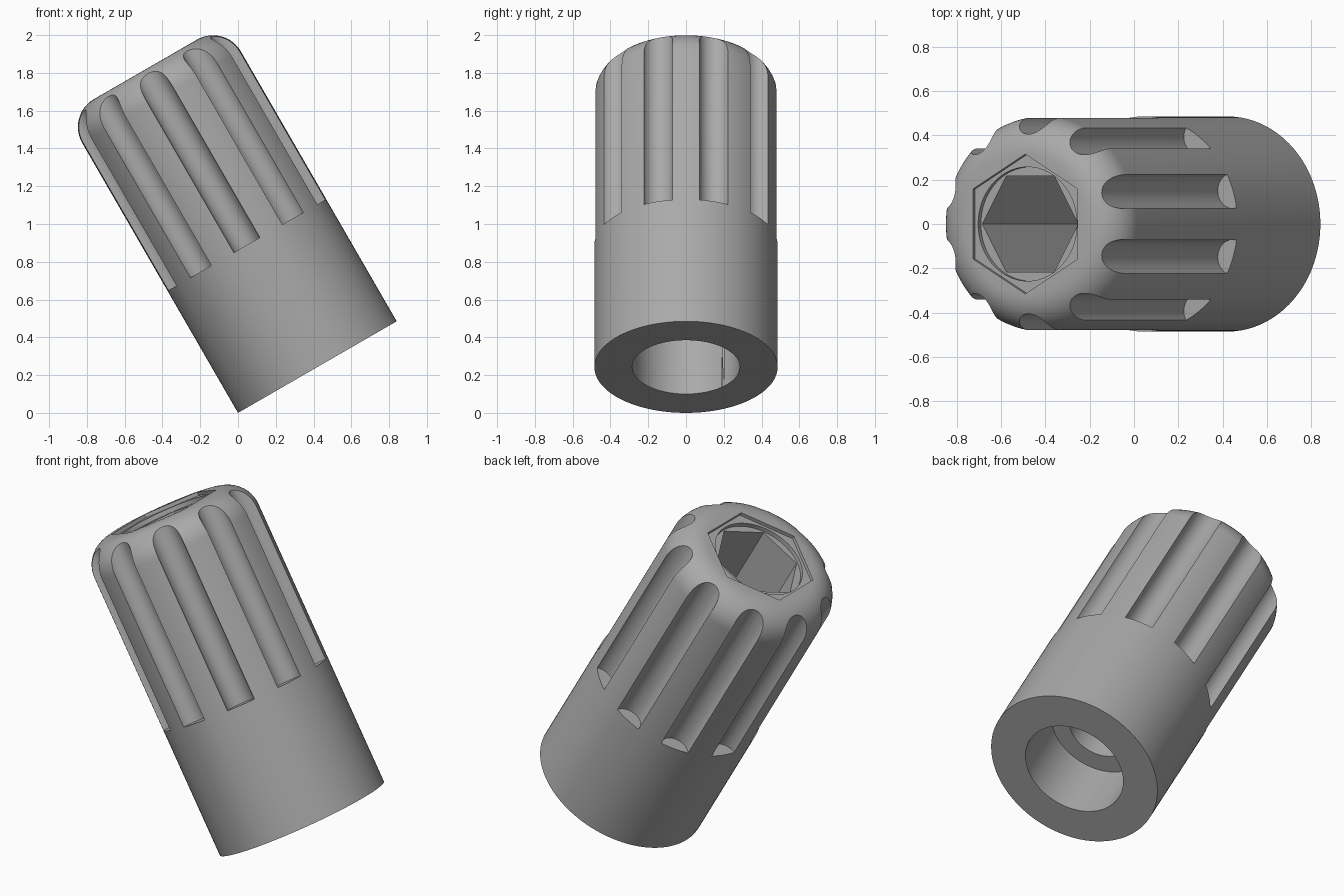
import bpy
import bmesh
from math import sin, cos, pi, radians
from mathutils import Matrix, Vector

old = bpy.data.objects.get("Cube")
if old:
    bpy.data.objects.remove(old, do_unlink=True)

RADIUS, LENGTH, FILLET = 0.485, 1.82, 0.17

grey = bpy.data.materials.new("plain grey")
grey.use_nodes = True
colour = (0.4, 0.4, 0.4, 1)
grey.diffuse_color = colour
grey.node_tree.nodes["Principled BSDF"].inputs["Base Color"].default_value = colour


def add_object(name, bm):
    bmesh.ops.recalc_face_normals(bm, faces=bm.faces[:])
    mesh = bpy.data.meshes.new(name)
    bm.to_mesh(mesh)
    bm.free()
    mesh.materials.append(grey)
    obj = bpy.data.objects.new(name, mesh)
    bpy.context.collection.objects.link(obj)
    return obj


def prism(name, radius, sides, low, high, turn=0.0, offset=(0, 0)):
    """Upright prism whose first corner points along the turn angle."""
    bm = bmesh.new()
    ring = [bm.verts.new((offset[0] + radius * cos(turn + 2 * pi * i / sides),
                          offset[1] + radius * sin(turn + 2 * pi * i / sides), low))
            for i in range(sides)]
    base = bm.faces.new(ring)
    top = bmesh.ops.extrude_face_region(bm, geom=[base])["geom"]
    moved = [v for v in top if isinstance(v, bmesh.types.BMVert)]
    bmesh.ops.translate(bm, verts=moved, vec=(0, 0, high - low))
    return add_object(name, bm)


# Round body with a filleted top rim, turned from a profile
profile = [(0, 0), (RADIUS, 0)]
for i in range(13):
    a = pi / 2 * i / 12
    profile.append((RADIUS - FILLET + FILLET * cos(a), LENGTH - FILLET + FILLET * sin(a)))
profile.append((0, LENGTH))
bm = bmesh.new()
points = [bm.verts.new((r, 0, z)) for r, z in profile]
edges = [bm.edges.new(pair) for pair in zip(points, points[1:])]
bmesh.ops.spin(bm, geom=points + edges, cent=(0, 0, 0), axis=(0, 0, 1),
               angle=2 * pi, steps=120, use_merge=True)
bmesh.ops.remove_doubles(bm, verts=bm.verts[:], dist=0.0001)
body = add_object("fluted_socket_body", bm)

# Stepped bore from below, hexagonal socket and shallow seats from above
cutters = [
    prism("lower_bore", 0.285, 96, -0.1, 0.36),
    prism("through_hole", 0.18, 72, 0.3, 0.8),
    prism("hex_socket", 0.25, 6, 0.6, 2.0),
    prism("round_seat", 0.257, 96, 1.775, 2.1),
    prism("hex_seat", 0.315, 6, 1.80, 2.2, radians(30)),
]

# Ten grip flutes around the upper part
for k in range(10):
    a = radians(18 + 36 * k)
    cutters.append(prism("grip_flute", 0.08, 40, 0.746, 2.1, a,
                         (RADIUS * cos(a), RADIUS * sin(a))))

for cutter in cutters:
    cut = body.modifiers.new(cutter.name, "BOOLEAN")
    cut.operation = "DIFFERENCE"
    cut.solver = "EXACT"
    cut.object = cutter

# Bake the cuts and discard the cutters
bpy.context.view_layer.update()
graph = bpy.context.evaluated_depsgraph_get()
result = bpy.data.meshes.new_from_object(body.evaluated_get(graph))
body.modifiers.clear()
body.data = result
for cutter in cutters:
    bpy.data.objects.remove(cutter, do_unlink=True)

# Lean the body so it rests on the edge of its base
tilt = radians(30)
place = Vector((RADIUS * cos(tilt), 0, RADIUS * sin(tilt)))
body.data.transform(Matrix.Translation(place) @ Matrix.Rotation(-tilt, 4, "Y"))

bpy.ops.object.select_all(action="DESELECT")
body.select_set(True)
bpy.context.view_layer.objects.active = body
bpy.ops.object.shade_smooth_by_angle(angle=radians(25))
